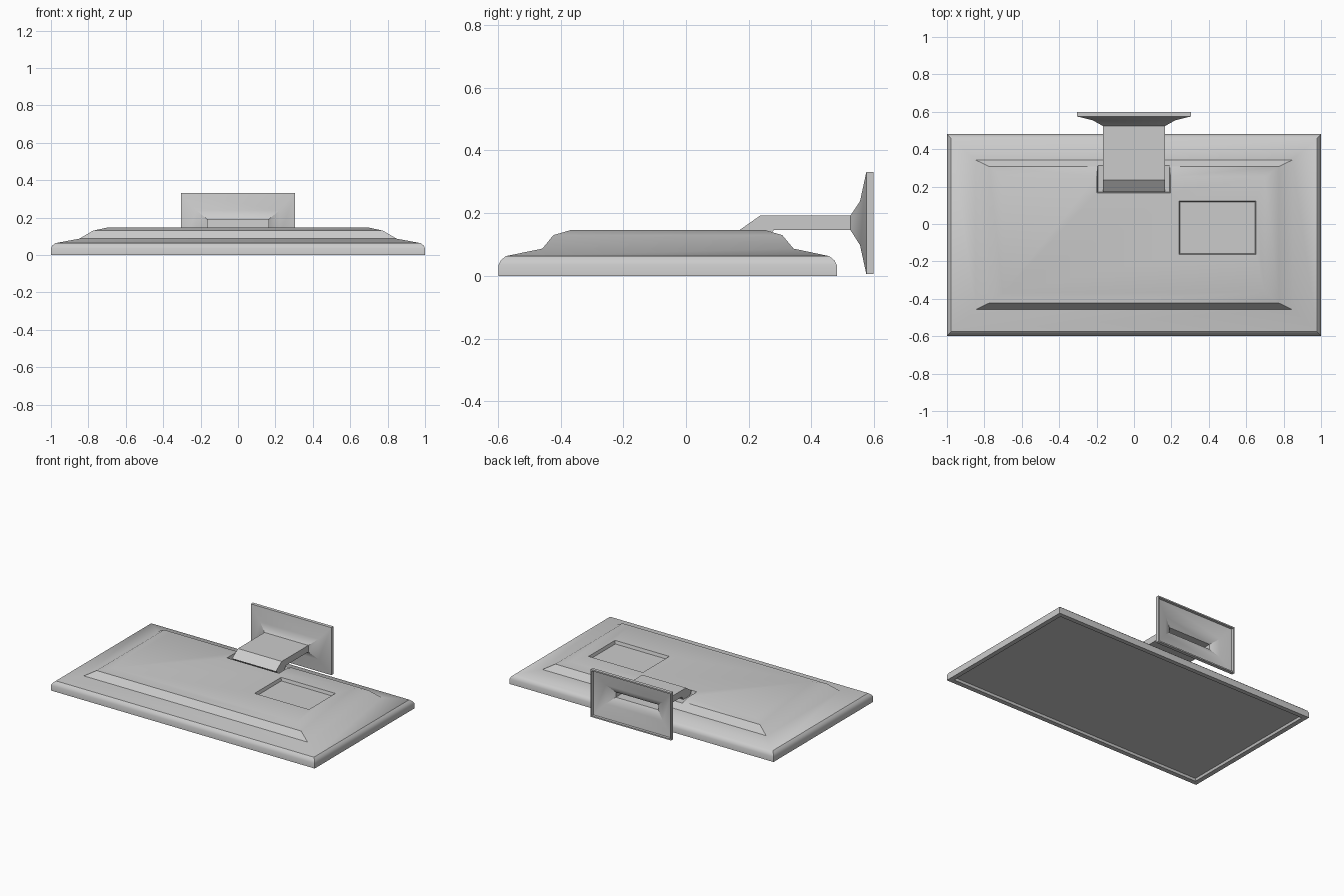
import bpy, bmesh

if "Cube" in bpy.data.objects:
    bpy.data.objects.remove(bpy.data.objects["Cube"])


def loft(name, rings):
    """Closed skin through four-cornered rings, capped at both ends."""
    bm = bmesh.new()
    loops = [[bm.verts.new(p) for p in ring] for ring in rings]
    for a, b in zip(loops, loops[1:]):
        for i in range(4):
            j = (i + 1) % 4
            bm.faces.new((a[i], a[j], b[j], b[i]))
    bm.faces.new(loops[0])
    bm.faces.new(loops[-1])
    bmesh.ops.recalc_face_normals(bm, faces=bm.faces)
    mesh = bpy.data.meshes.new(name)
    bm.to_mesh(mesh)
    bm.free()
    obj = bpy.data.objects.new(name, mesh)
    bpy.context.collection.objects.link(obj)
    return obj


def flat_ring(x0, x1, y0, y1, z):
    return [(x0, y0, z), (x1, y0, z), (x1, y1, z), (x0, y1, z)]


def upright_ring(hx, z0, z1, y_low, y_high=None):
    y_high = y_low if y_high is None else y_high
    return [(-hx, y_low, z0), (hx, y_low, z0), (hx, y_high, z1), (-hx, y_high, z1)]


def smooth(obj, angle=0.5):
    bpy.ops.object.select_all(action='DESELECT')
    obj.select_set(True)
    bpy.context.view_layer.objects.active = obj
    bpy.ops.object.shade_smooth_by_angle(angle=angle)


# Display housing: half width, front y, back y, height (starts at the recessed screen)
housing_steps = [
    (0.962, -0.560, 0.444, 0.015),
    (0.968, -0.566, 0.450, 0.0),
    (1.0, -0.598, 0.481, 0.0),
    (1.0, -0.598, 0.481, 0.035),
    (0.993, -0.590, 0.473, 0.050),
    (0.978, -0.575, 0.457, 0.063),
    (0.848, -0.458, 0.343, 0.087),
    (0.775, -0.423, 0.307, 0.130),
    (0.700, -0.368, 0.253, 0.146),
]
housing = loft("display_housing",
               [flat_ring(-hx, hx, y0, y1, z) for hx, y0, y1, z in housing_steps])


# Recesses for the connector panel and the stand mount
def recess(name, x0, x1, y0, y1, floor, taper=0.006):
    t = taper
    cutter = loft(name, [
        flat_ring(x0 + t, x1 - t, y0 + t, y1 - t, floor),
        flat_ring(x0, x1, y0, y1, 0.147),
        flat_ring(x0, x1, y0, y1, 0.25)])
    cutter.hide_render = True
    cutter.hide_viewport = True
    mod = housing.modifiers.new(name, 'BOOLEAN')
    mod.operation = 'DIFFERENCE'
    mod.solver = 'EXACT'
    mod.object = cutter


recess("connector_panel_cutter", 0.24, 0.652, -0.163, 0.124, 0.125)
recess("stand_notch_cutter", -0.199, 0.195, 0.165, 0.42, 0.123)
smooth(housing)

# Stand: bevelled arm flaring into a hollow rectangular foot
stand = loft("stand_arm_and_foot", [
    upright_ring(0.166, 0.147, 0.192, 0.172, 0.236),
    upright_ring(0.166, 0.147, 0.192, 0.524),
    upright_ring(0.222, 0.098, 0.238, 0.555),
    upright_ring(0.305, 0.006, 0.331, 0.575),
    upright_ring(0.305, 0.006, 0.331, 0.598),
    upright_ring(0.296, 0.015, 0.322, 0.598),
    upright_ring(0.296, 0.015, 0.322, 0.580),
    upright_ring(0.216, 0.104, 0.232, 0.560),
    upright_ring(0.161, 0.152, 0.187, 0.530),
    upright_ring(0.161, 0.152, 0.187, 0.260),
])
smooth(stand)

# Hinge block seating the arm in the notch
hinge = loft("stand_hinge", [
    upright_ring(0.166, 0.122, 0.150, 0.195, 0.178),
    upright_ring(0.166, 0.122, 0.150, 0.265, 0.282),
])
